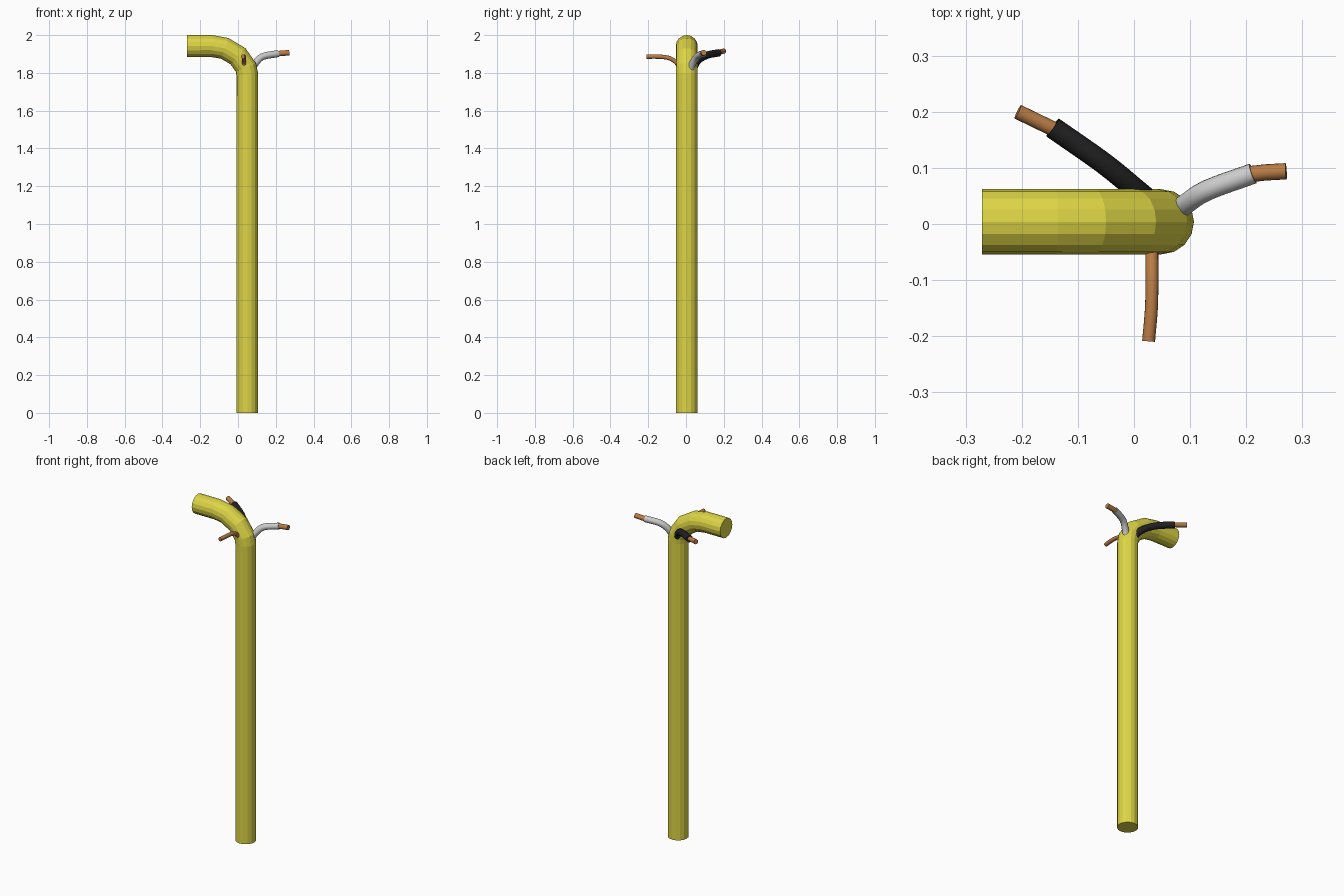
import bpy, bmesh, math
from mathutils import Vector

if "Cube" in bpy.data.objects:
    bpy.data.objects.remove(bpy.data.objects["Cube"])


def material(name, rgb):
    m = bpy.data.materials.new(name)
    m.diffuse_color = (*rgb, 1)
    m.use_nodes = True
    m.node_tree.nodes["Principled BSDF"].inputs["Base Color"].default_value = m.diffuse_color
    return m


def spline(pts, steps):
    """Catmull-Rom resampling of a few path points."""
    p = [Vector(q) for q in pts]
    p = [2 * p[0] - p[1]] + p + [2 * p[-1] - p[-2]]
    out = []
    for i in range(1, len(p) - 2):
        a, b, c, d = p[i - 1:i + 3]
        for k in range(steps):
            t = k / steps
            out.append(0.5 * (2 * b + (c - a) * t + (2 * a - 5 * b + 4 * c - d) * t * t
                              + (3 * b - a - 3 * c + d) * t ** 3))
    return out + [p[-2]]


def tube(name, path, radius, sides, mat, smooth=False):
    """Capped round tube swept along a path."""
    path = [Vector(q) for q in path]
    bm = bmesh.new()
    rings, u = [], None
    for i, p in enumerate(path):
        t = (path[min(i + 1, len(path) - 1)] - p).normalized() + (p - path[max(i - 1, 0)]).normalized()
        t.normalize()
        if u is None:
            u = Vector((0, 1, 0)) if abs(t.y) < 0.3 else Vector((1, 0, 0))
        u = (u - t * u.dot(t)).normalized()
        v = t.cross(u)
        ring = []
        for k in range(sides):
            a = 2 * math.pi * k / sides
            ring.append(bm.verts.new(p + radius * (u * math.cos(a) + v * math.sin(a))))
        rings.append(ring)
    for r, s in zip(rings, rings[1:]):
        for k in range(sides):
            j = (k + 1) % sides
            bm.faces.new((r[k], r[j], s[j], s[k]))
    bm.faces.new(rings[0][::-1])
    bm.faces.new(rings[-1])
    bmesh.ops.recalc_face_normals(bm, faces=bm.faces)
    me = bpy.data.meshes.new(name)
    bm.to_mesh(me)
    bm.free()
    ob = bpy.data.objects.new(name, me)
    bpy.context.collection.objects.link(ob)
    me.materials.append(mat)
    if smooth:
        bpy.ops.object.select_all(action='DESELECT')
        ob.select_set(True)
        bpy.context.view_layer.objects.active = ob
        bpy.ops.object.shade_smooth_by_angle(angle=math.radians(40))
    return ob


yellow = material("yellow", (0.72, 0.66, 0.06))
white = material("white", (0.8, 0.8, 0.8))
black = material("black", (0.015, 0.015, 0.015))
copper = material("copper", (0.48, 0.2, 0.06))

# Outer jacket: long upright with the peeled end folded to the left
Y = 0.004
tube("jacket", [(0.049, Y, 0), (0.049, Y, 1.79), (0.042, Y, 1.828), (0.0, Y, 1.888),
                (-0.07, Y, 1.93), (-0.14, Y, 1.942), (-0.271, Y, 1.942)], 0.058, 16, yellow)

# White insulated wire and its stripped tip
tube("white_wire", spline([(0.07, 0.02, 1.80), (0.09, 0.034, 1.847), (0.13, 0.06, 1.886),
                           (0.212, 0.09, 1.902)], 4), 0.0185, 16, white, True)
tube("white_wire_tip", [(0.19, 0.087, 1.9), (0.235, 0.092, 1.904), (0.271, 0.094, 1.907)],
     0.0145, 16, copper, True)

# Black insulated wire and its stripped tip
tube("black_wire", spline([(0.035, 0.035, 1.81), (0.005, 0.06, 1.862), (-0.055, 0.109, 1.893),
                           (-0.145, 0.172, 1.906)], 4), 0.0195, 16, black, True)
tube("black_wire_tip", [(-0.12, 0.158, 1.904), (-0.17, 0.182, 1.911), (-0.207, 0.2, 1.916)],
     0.0135, 16, copper, True)

# Bare ground wire towards the front
tube("ground_wire", spline([(0.033, -0.03, 1.82), (0.032, -0.055, 1.858), (0.032, -0.095, 1.88),
                            (0.031, -0.15, 1.886), (0.026, -0.209, 1.886)], 4), 0.0115, 16, copper, True)
